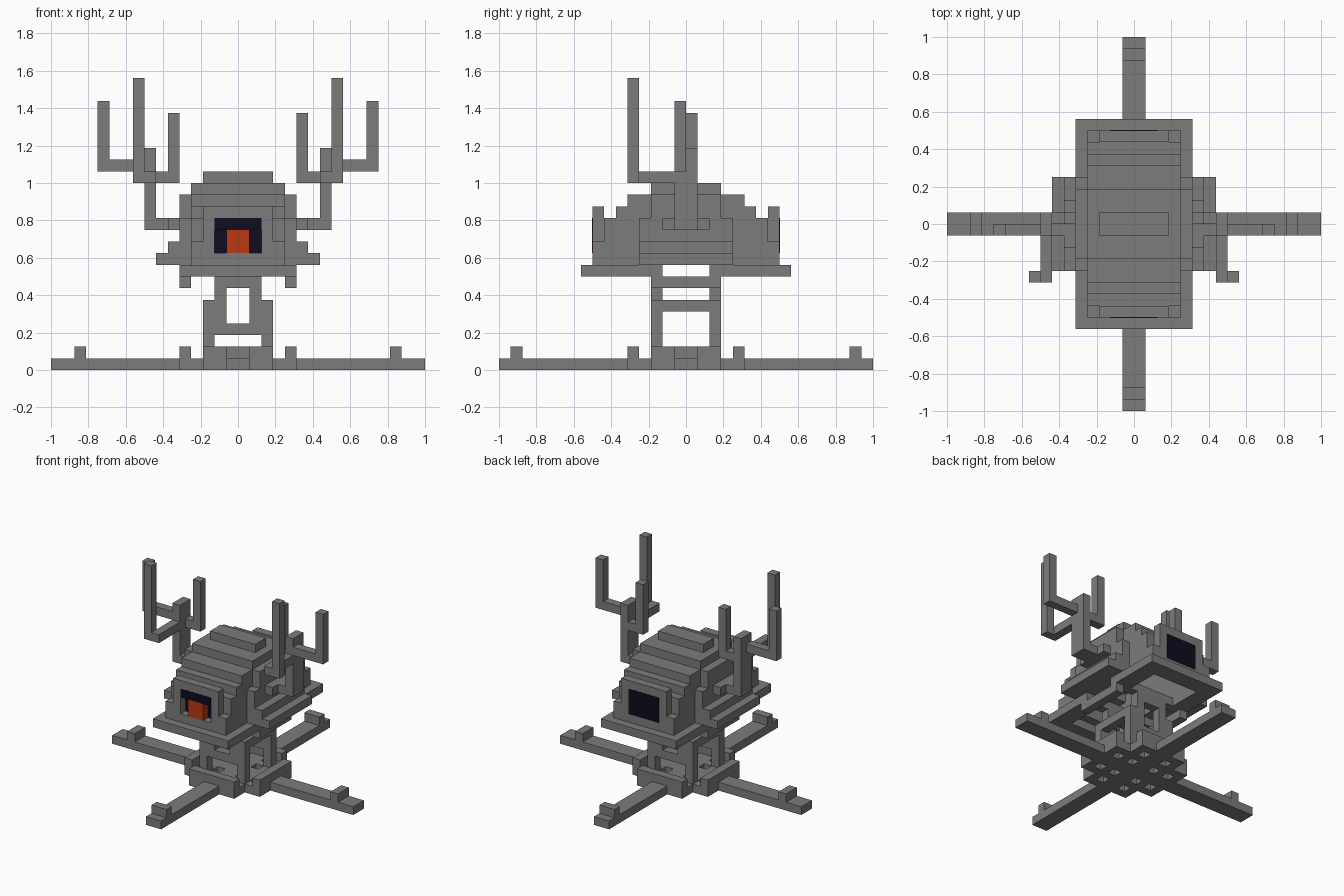
import bpy, bmesh
from mathutils import Matrix, Vector

U = 1 / 16  # one block

cube = bpy.data.objects.get("Cube")
if cube:
    bpy.data.objects.remove(cube, do_unlink=True)


def material(name, r, g, b):
    m = bpy.data.materials.new(name)
    m.use_nodes = True
    m.diffuse_color = (r, g, b, 1)
    m.node_tree.nodes["Principled BSDF"].inputs["Base Color"].default_value = (r, g, b, 1)
    return m


grey = material("stone grey", 0.2, 0.2, 0.2)
dark = material("night blue", 0.004, 0.004, 0.015)
orange = material("glowing orange", 0.5, 0.04, 0.006)


def part(name, boxes, mat=grey, mx=False, my=False):
    """One object from block ranges ((x0, x1), (y0, y1), (z0, z1)), optionally mirrored."""
    bm = bmesh.new()
    for sx in ((1, -1) if mx else (1,)):
        for sy in ((1, -1) if my else (1,)):
            for x, y, z in boxes:
                centre = Vector((sx * sum(x), sy * sum(y), sum(z))) * U / 2
                size = [(r[1] - r[0]) * U for r in (x, y, z)]
                bmesh.ops.create_cube(bm, size=1, matrix=Matrix.Translation(centre) @ Matrix.Diagonal((*size, 1)))
    mesh = bpy.data.meshes.new(name)
    bm.to_mesh(mesh)
    bm.free()
    mesh.materials.append(mat)
    obj = bpy.data.objects.new(name, mesh)
    bpy.context.collection.objects.link(obj)
    return obj


def both(a):
    return (-a, a)


def ring(name, hx, hy, z, tx, ty):
    """Rectangular ring of walls, tx and ty thick."""
    part(name + "_sides", [((hx - tx, hx), both(hy), z)], mx=True)
    part(name + "_ends", [(both(hx), (hy - ty, hy), z)], my=True)


# Crossed feet with toe blocks
part("foot_beam_x", [(both(16), both(1), (0, 1))])
part("foot_beam_y", [(both(1), both(16), (0, 1))])
part("toe_x", [((13, 14), both(1), (1, 2))], mx=True)
part("toe_y", [(both(1), (14, 15), (1, 2))], my=True)

# Base lattice and bumpers
part("lattice_x", [(both(5), (2, 3), (0, 1))], my=True)
part("lattice_y", [((2, 3), both(5), (0, 1))], mx=True)
part("bumper_side", [((4, 5), both(3), (0, 2))], mx=True)
part("bumper_end", [(both(3), (4, 5), (0, 2))], my=True)

# Open stand
part("stand_posts", [((2, 3), (2, 3), (0, 6)), ((1, 2), (2, 3), (3, 8))], mx=True, my=True)
part("stand_side_rail", [((2, 3), both(3), (5, 6))], mx=True)
part("stand_cross_rails", [(both(2), (2, 3), (3, 4)), (both(2), (2, 3), (7, 8))], my=True)

# Rim under the body, dropped in the middle of each side
part("rim_sides", [((3, 5), (2, 9), (8, 9))], mx=True, my=True)
part("rim_ends", [(both(5), (7, 9), (8, 9))], my=True)
part("rim_cross_bar", [(both(5), (2, 3), (8, 9))], my=True)
part("rim_drop_bar", [((4, 5), both(3), (7, 8))], mx=True)

# Hollow body with stepped roof
ring("body_wall", 4, 7, (9, 13), 1, 1)
ring("roof_step_low", 4, 6, (13, 14), 1, 1)
part("roof_step_low_inner", [(both(4), (5, 7), (12, 13))], my=True)
ring("roof_step_high", 4, 5, (14, 15), 1, 2)
part("roof_step_high_inner", [(both(4), (4, 6), (13, 14))], my=True)
part("roof_top", [(both(4), both(3), (15, 16))])
part("roof_ridge", [(both(3), both(1), (16, 17))])

# Side panels and flared skirts
part("side_panel", [((4, 5), both(4), (9, 13)), ((4, 5), both(3), (13, 15))], mx=True)
part("side_skirt", [((4, 7), both(4), (9, 10)), ((4, 6), both(4), (10, 11))], mx=True)

# End walls around the windows
for end, s in (("front", -1), ("back", 1)):
    y = (-8, -7) if s < 0 else (7, 8)
    part(end + "_wall_sill", [(both(4), y, (9, 10))])
    part(end + "_wall_jambs", [((2, 4), y, (10, 11)), ((2, 3), y, (11, 14))], mx=True)
    part(end + "_wall_lintel", [(both(2), y, (13, 14))])

# Front opening with glowing block, and flush back window
part("front_visor", [(both(2), (-8.05, -7), (12, 13))], dark)
part("front_opening_back", [(both(2), (-7.1, -6.9), (10, 13))], dark)
part("glowing_block", [(both(1), (-8.05, -7), (10, 12))], orange)
part("back_window", [(both(2), (7, 8.05), (10, 13))], dark)

# Branching antlers
part("antler_mount", [((5, 6), both(2), (12, 13)), ((6, 8), both(1), (12, 13))], mx=True)
part("antler_trunk", [((7, 8), both(1), (12, 19))], mx=True)
part("antler_inner_branch", [((5, 7), (0, 1), (16, 17)), ((5, 6), (0, 1), (17, 22))], mx=True)
part("antler_outer_branch", [((8, 12), (-1, 0), (17, 18)), ((11, 12), (-1, 0), (18, 23))], mx=True)
part("antler_front_branch", [((7, 8), (-5, -1), (16, 17)), ((8, 9), (-5, -4), (16, 25))], mx=True)
